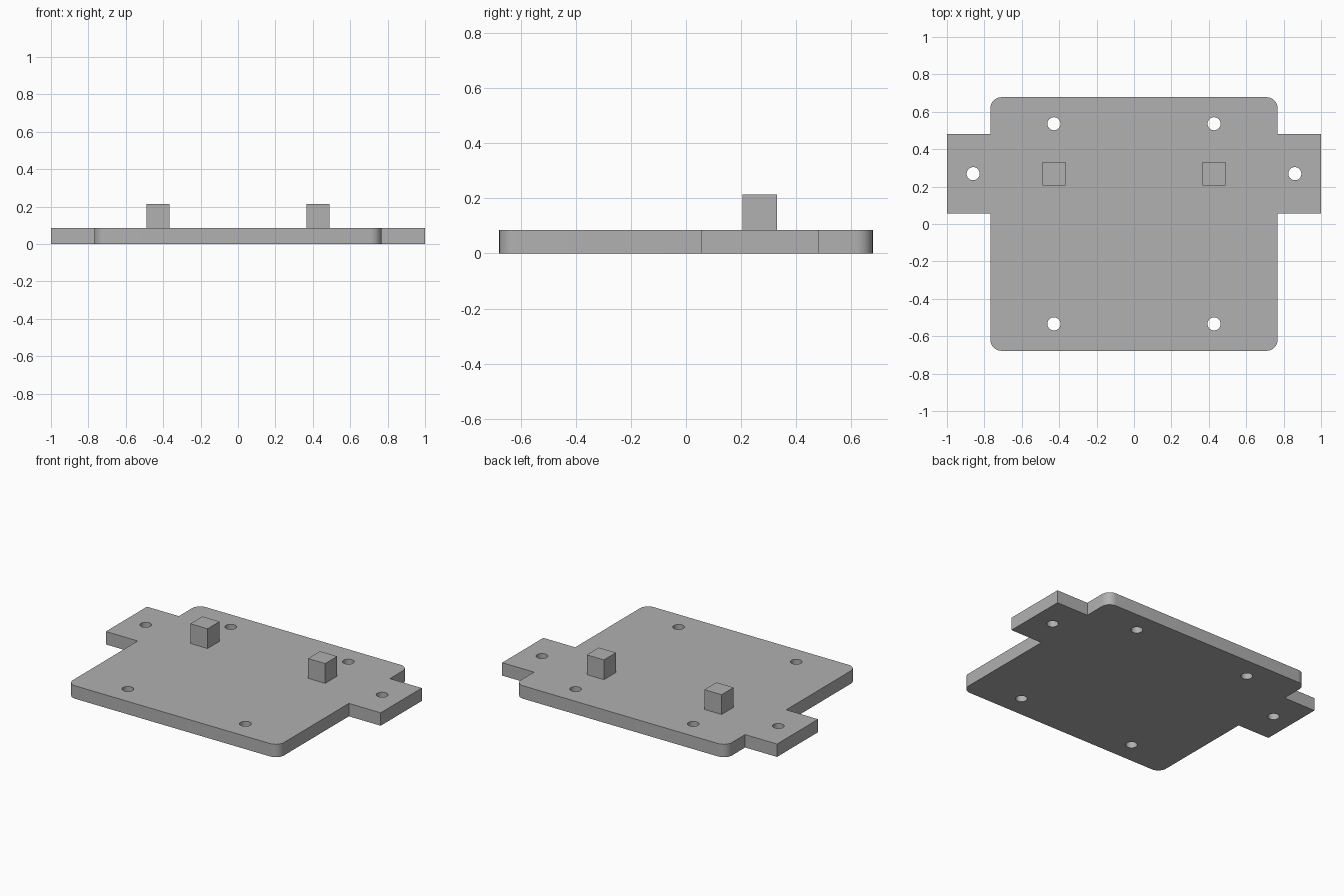
import bpy
import bmesh
from math import cos, sin, pi, radians

cube = bpy.data.objects.get("Cube")
if cube:
    bpy.data.objects.remove(cube, do_unlink=True)

THICK = 0.085
HALF_X, HALF_Y, RADIUS = 0.768, 0.678, 0.06
EAR_LOW, EAR_HIGH = 0.055, 0.482
POST, POST_TOP = 0.125, 0.215

grey = bpy.data.materials.new("plain grey")
grey.use_nodes = True
colour = (0.44, 0.44, 0.44, 1)
grey.diffuse_color = colour
grey.node_tree.nodes["Principled BSDF"].inputs["Base Color"].default_value = colour


def prism(name, outline, bottom, top):
    """Extrude a closed counter-clockwise outline upward."""
    bm = bmesh.new()
    face = bm.faces.new([bm.verts.new((x, y, bottom)) for x, y in outline])
    extruded = bmesh.ops.extrude_face_region(bm, geom=[face])["geom"]
    moved = [v for v in extruded if isinstance(v, bmesh.types.BMVert)]
    bmesh.ops.translate(bm, verts=moved, vec=(0, 0, top - bottom))
    bmesh.ops.recalc_face_normals(bm, faces=bm.faces)
    mesh = bpy.data.meshes.new(name)
    bm.to_mesh(mesh)
    bm.free()
    mesh.materials.append(grey)
    obj = bpy.data.objects.new(name, mesh)
    bpy.context.collection.objects.link(obj)
    return obj


def arc(cx, cy, r, start, sweep, steps):
    return [(cx + r * cos(start + sweep * i / steps),
             cy + r * sin(start + sweep * i / steps)) for i in range(steps + 1)]


# Plate outline: right half with rounded corners and a side ear, then mirrored
right = arc(HALF_X - RADIUS, RADIUS - HALF_Y, RADIUS, -pi / 2, pi / 2, 10)
right += [(HALF_X, EAR_LOW), (1, EAR_LOW), (1, EAR_HIGH), (HALF_X, EAR_HIGH)]
right += arc(HALF_X - RADIUS, HALF_Y - RADIUS, RADIUS, 0, pi / 2, 10)
plate = prism("mounting_plate", right + [(-x, y) for x, y in reversed(right)], 0, THICK)

# Screw holes: four in the body, one in each ear
for side in (-1, 1):
    for x, y in ((0.428, -0.534), (0.428, 0.536), (0.86, 0.269)):
        circle = arc(side * x, y, 0.035, 0, 2 * pi, 32)[:-1]
        cutter = prism("hole_cutter", circle, -0.1, THICK + 0.1)
        cutter.hide_render = True
        cutter.hide_set(True)
        cutter.display_type = 'WIRE'
        cut = plate.modifiers.new("screw_hole", 'BOOLEAN')
        cut.operation = 'DIFFERENCE'
        cut.solver = 'EXACT'
        cut.object = cutter

# Bake the holes and drop the cutters
bpy.context.view_layer.update()
depsgraph = bpy.context.evaluated_depsgraph_get()
drilled = bpy.data.meshes.new_from_object(plate.evaluated_get(depsgraph))
cutters = [m.object for m in plate.modifiers]
plate.modifiers.clear()
plate.data = drilled
for cutter in cutters:
    bpy.data.objects.remove(cutter, do_unlink=True)

# Smooth the rounded corners and hole walls only
bpy.ops.object.select_all(action='DESELECT')
plate.select_set(True)
bpy.context.view_layer.objects.active = plate
bpy.ops.object.shade_smooth_by_angle(angle=radians(30))

# Square posts standing on the plate
h = POST / 2
for name, x in (("left_post", 0.428), ("right_post", -0.428)):
    y = 0.268
    square = [(x - h, y - h), (x + h, y - h), (x + h, y + h), (x - h, y + h)]
    prism(name, square, THICK, POST_TOP)
